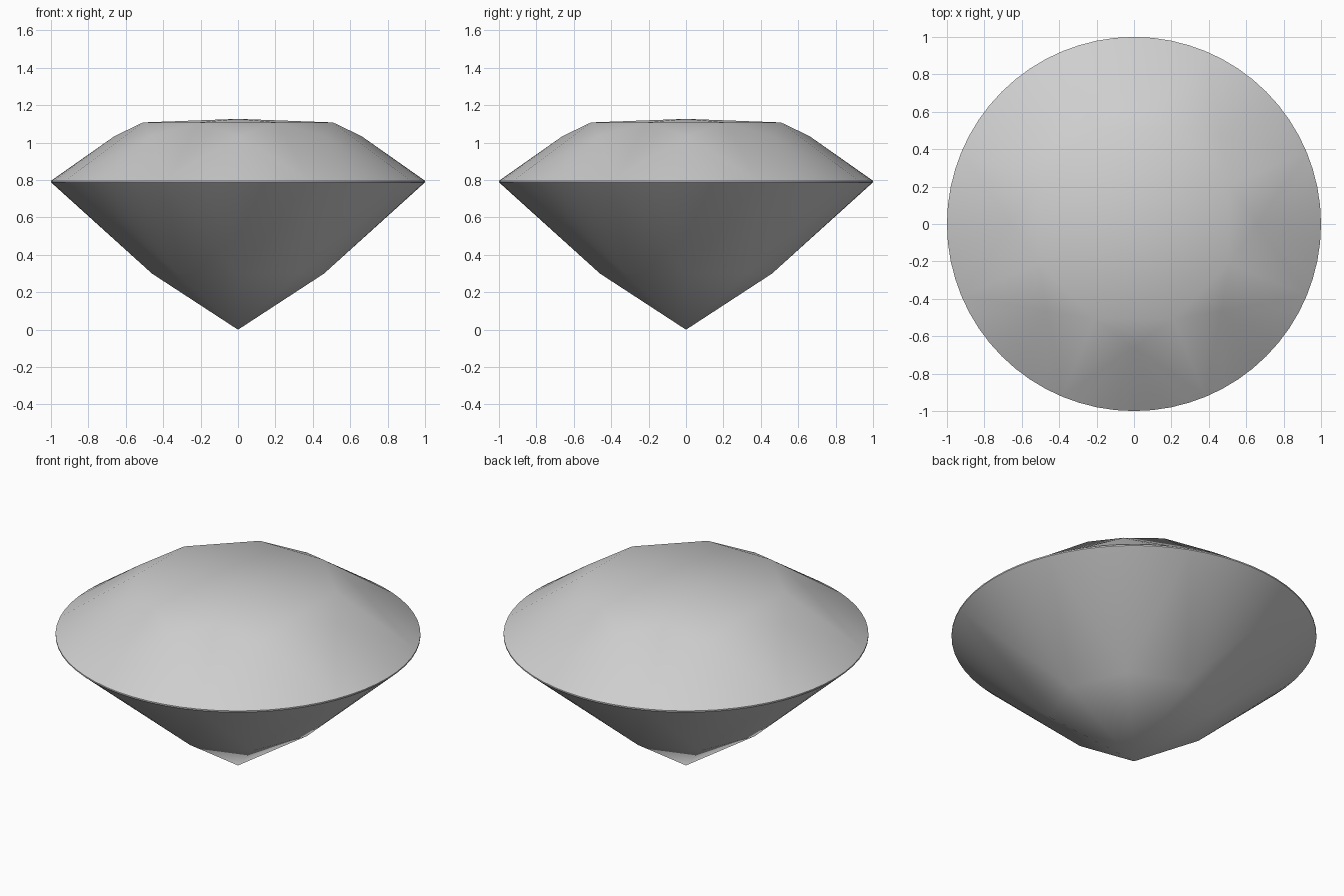
import bpy, bmesh, math

cube = bpy.data.objects.get("Cube")
if cube:
    bpy.data.objects.remove(cube, do_unlink=True)

FOLD = 8          # main facets around the stone
STEP = 8          # girdle segments per main facet
HALF = STEP // 2

bm = bmesh.new()


def ring(radius, z, count=FOLD, turn=0.0):
    """Evenly spaced vertices, turned by a fraction of one step."""
    angles = [(i + turn) * math.tau / count for i in range(count)]
    return [bm.verts.new((radius * math.cos(a), radius * math.sin(a), z)) for a in angles]


# Rings from the table down to the culet
table_centre = bm.verts.new((0, 0, 1.127))
table = ring(0.55, 1.108, turn=0.5)
star = ring(0.66, 1.035)
girdle_top = ring(1.0, 0.796, FOLD * STEP)
girdle_low = ring(1.0, 0.788, FOLD * STEP)
pavilion = ring(0.46, 0.30)
culet = bm.verts.new((0, 0, 0))

for k in range(FOLD):
    n = (k + 1) % FOLD
    tip = STEP * k + HALF
    # Table, star facet and the two halves of each bezel kite
    bm.faces.new((table_centre, table[k], table[n]))
    bm.faces.new((table[k - 1], star[k], table[k]))
    bm.faces.new((table[k], star[k], girdle_top[tip]))
    bm.faces.new((table[k], girdle_top[tip], star[n]))
    # Lower main facets
    bm.faces.new((culet, pavilion[n], pavilion[k]))
    bm.faces.new((pavilion[k], pavilion[n], girdle_low[tip]))
    # Girdle band and the facets fanning out to it
    for i in range(STEP * k - HALF, STEP * k + HALF):
        bm.faces.new((star[k], girdle_top[i], girdle_top[i + 1]))
        bm.faces.new((girdle_top[i], girdle_low[i], girdle_low[i + 1], girdle_top[i + 1]))
        bm.faces.new((pavilion[k], girdle_low[i + 1], girdle_low[i]))

bmesh.ops.recalc_face_normals(bm, faces=bm.faces)
mesh = bpy.data.meshes.new("cut_gem")
bm.to_mesh(mesh)
bm.free()
gem = bpy.data.objects.new("cut_gem", mesh)
bpy.context.collection.objects.link(gem)

# Plain grey stone
grey = bpy.data.materials.new("light_grey")
grey.use_nodes = True
colour = (0.62, 0.62, 0.62, 1)
grey.diffuse_color = colour
grey.node_tree.nodes["Principled BSDF"].inputs["Base Color"].default_value = colour
mesh.materials.append(grey)

# Soft facets with a crisp girdle
bpy.ops.object.select_all(action="DESELECT")
gem.select_set(True)
bpy.context.view_layer.objects.active = gem
bpy.ops.object.shade_smooth_by_angle(angle=math.radians(42))
